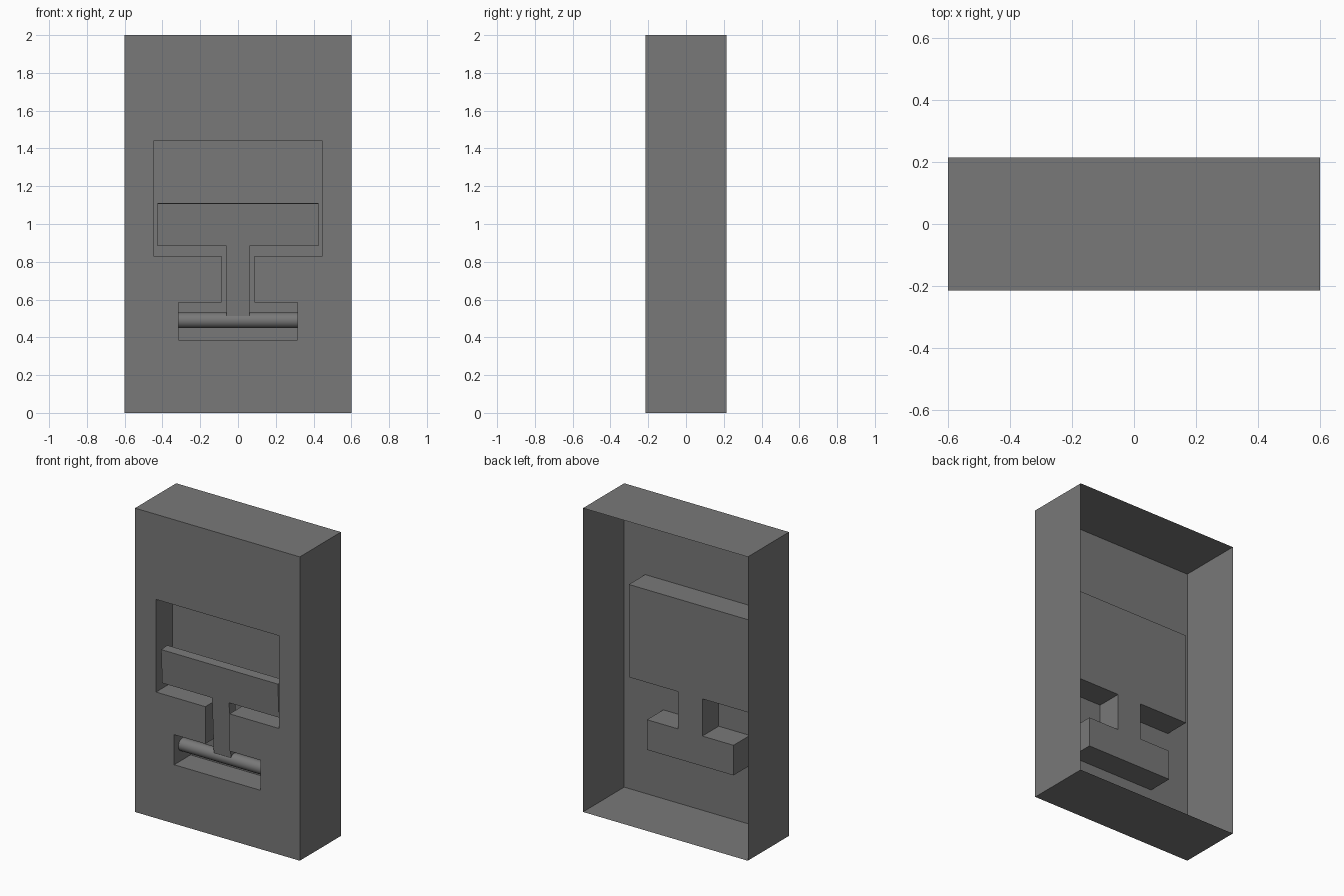
import bpy, bmesh, math

if "Cube" in bpy.data.objects:
    bpy.data.objects.remove(bpy.data.objects["Cube"], do_unlink=True)

grey = bpy.data.materials.new("plain_grey")
grey.use_nodes = True
colour = (0.19, 0.19, 0.19, 1)
grey.diffuse_color = colour
grey.node_tree.nodes["Principled BSDF"].inputs["Base Color"].default_value = colour

FRONT, BACK = -0.214, 0.214
RECESS = FRONT + 0.17
PIVOT_Y, PIVOT_Z = (FRONT + RECESS) / 2, 0.49


def ring(bm, pts, y):
    return [bm.verts.new((x, y, z)) for x, z in pts]


def walls(bm, a, b):
    for i in range(len(a) - 1):
        bm.faces.new((a[i], a[i + 1], b[i + 1], b[i]))


def finish_half(name, bm, flip_check):
    """Make an object from the +x half and mirror it over the centre plane."""
    bmesh.ops.recalc_face_normals(bm, faces=bm.faces[:])
    bm.faces.ensure_lookup_table()
    if flip_check.normal.y > 0:
        bmesh.ops.reverse_faces(bm, faces=bm.faces[:])
    # mirror, weld the seam and merge coplanar halves
    geom = bm.verts[:] + bm.edges[:] + bm.faces[:]
    bmesh.ops.mirror(bm, geom=geom, axis='X', merge_dist=0.0001)
    bmesh.ops.recalc_face_normals(bm, faces=bm.faces[:])
    if flip_check.normal.y > 0:
        bmesh.ops.reverse_faces(bm, faces=bm.faces[:])
    mesh = bpy.data.meshes.new(name)
    bm.to_mesh(mesh)
    bm.free()
    mesh.materials.append(grey)
    obj = bpy.data.objects.new(name, mesh)
    bpy.context.collection.objects.link(obj)
    return obj


# Housing: open-backed shell with a stepped recess in its front
outer = [(0, 0), (0.6, 0), (0.6, 2), (0, 2)]
slot = [(0, 1.44), (0.447, 1.44), (0.447, 0.83), (0.088, 0.83),
        (0.088, 0.585), (0.315, 0.585), (0.315, 0.387), (0, 0.387)]
bm = bmesh.new()
rim, rim_back = ring(bm, outer, FRONT), ring(bm, outer, BACK)
mouth, floor = ring(bm, slot, FRONT), ring(bm, slot, RECESS)
panel = bm.faces.new(rim + mouth)
walls(bm, rim, rim_back)
walls(bm, mouth, floor)
bm.faces.new(floor)
finish_half("housing", bm, panel)

# Lever: flat T-shaped paddle leaning forward from the pivot
paddle = [(0, 0), (0.062, 0), (0.062, 0.395), (0.425, 0.395), (0.425, 0.62), (0, 0.62)]
bm = bmesh.new()
near, far = ring(bm, paddle, -0.0325), ring(bm, paddle, 0.0325)
face = bm.faces.new(near)
bm.faces.new(far)
walls(bm, near, far)
lever = finish_half("lever", bm, face)
lever.location = (0, PIVOT_Y, PIVOT_Z)
lever.rotation_euler.x = 0.05

# Pivot rod spanning the lower slot
bpy.ops.mesh.primitive_cylinder_add(vertices=48, radius=0.041, depth=0.63,
                                    location=(0, PIVOT_Y, PIVOT_Z),
                                    rotation=(0, math.pi / 2, 0))
rod = bpy.context.object
rod.name = "pivot_rod"
rod.data.materials.append(grey)
bpy.ops.object.shade_smooth_by_angle()
